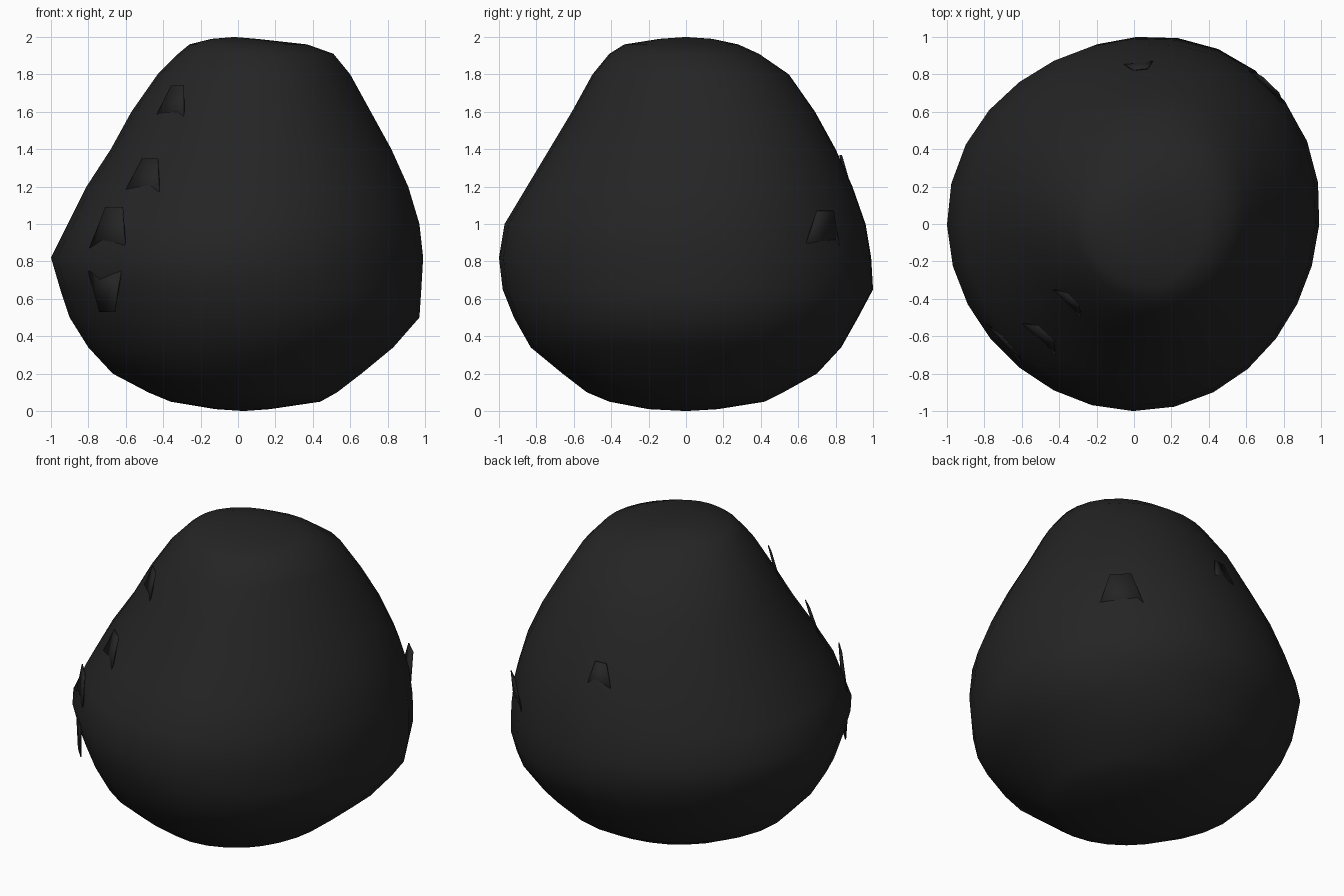
import bpy, bmesh
from math import sin, cos, pi, radians

cube = bpy.data.objects.get("Cube")
if cube:
    bpy.data.objects.remove(cube, do_unlink=True)

black = bpy.data.materials.new("charcoal black")
black.use_nodes = True
colour = (0.018, 0.018, 0.018, 1)
black.diffuse_color = colour
bsdf = black.node_tree.nodes["Principled BSDF"]
bsdf.inputs["Base Color"].default_value = colour
bsdf.inputs["Roughness"].default_value = 0.9

# Uneven pear outline: height, left-right extent, front-back extent
PROFILE = [
    (0.01, -.12, .17, -.20, .17), (0.05, -.36, .44, -.41, .42),
    (0.10, -.48, .53, -.53, .52), (0.20, -.67, .66, -.66, .70),
    (0.34, -.80, .83, -.83, .83), (0.50, -.90, .97, -.92, .92),
    (0.65, -.95, .98, -.98, 1.0), (0.82, -1.0, .99, -1.0, .99),
    (1.00, -.91, .97, -.97, .96), (1.20, -.81, .91, -.85, .89),
    (1.40, -.68, .82, -.73, .80), (1.60, -.57, .71, -.61, .69),
    (1.80, -.43, .60, -.50, .55), (1.91, -.32, .51, -.41, .39),
    (1.96, -.26, .37, -.33, .28), (1.99, -.14, .10, -.14, .14),
]
SIDES = 28


def surface(angle, z, lift=0.0):
    """Point on the outer skin at an angle and height, pushed out by lift."""
    z = min(max(z, PROFILE[0][0]), PROFILE[-1][0])
    for a, b in zip(PROFILE, PROFILE[1:]):
        if z <= b[0]:
            break
    t = (z - a[0]) / (b[0] - a[0])
    x0, x1, y0, y1 = [p + (q - p) * t for p, q in zip(a[1:], b[1:])]
    c, s = cos(angle), sin(angle)
    skew = 1 + sin(2 * angle) * (0.015 + 0.025 * (c + s))
    x = (x0 + x1) / 2 + ((x1 - x0) / 2 * skew + lift) * c
    y = (y0 + y1) / 2 + ((y1 - y0) / 2 * skew + lift) * s
    return x, y, z


def finish(bm, name):
    mesh = bpy.data.meshes.new(name)
    bm.to_mesh(mesh)
    bm.free()
    mesh.materials.append(black)
    obj = bpy.data.objects.new(name, mesh)
    bpy.context.collection.objects.link(obj)
    bpy.ops.object.select_all(action='DESELECT')
    obj.select_set(True)
    bpy.context.view_layer.objects.active = obj
    bpy.ops.object.shade_smooth_by_angle(angle=radians(50))
    return obj


# Body: stacked rings closed by a low point at each end
bm = bmesh.new()
rings = [[bm.verts.new(surface(2 * pi * i / SIDES, row[0])) for i in range(SIDES)]
         for row in PROFILE]
for low, high in zip(rings, rings[1:]):
    for i in range(SIDES):
        j = (i + 1) % SIDES
        bm.faces.new((low[i], low[j], high[j], high[i]))
for ring, tip in ((rings[0], (0.03, 0, 0)), (rings[-1], (-0.02, 0, 2))):
    point = bm.verts.new(tip)
    for i in range(SIDES):
        bm.faces.new((ring[i], ring[(i + 1) % SIDES], point))
bmesh.ops.recalc_face_normals(bm, faces=bm.faces)
finish(bm, "body")


# Loose flaps of skin: hinged on the surface, free edge lifted
def flap(name, degrees, hinge_z, edge_z, width, lift):
    a, w = radians(degrees), radians(width)
    bm = bmesh.new()
    corners = [surface(a - w, hinge_z, -.01), surface(a + w, hinge_z, -.01),
               surface(a + w * .5, edge_z, lift), surface(a - w * .4, edge_z, lift)]
    bm.faces.new([bm.verts.new(p) for p in corners])
    bmesh.ops.triangulate(bm, faces=bm.faces)
    obj = finish(bm, name)
    solid = obj.modifiers.new("thickness", 'SOLIDIFY')
    solid.thickness = 0.006


flap("front_right_seam_flap", 222, 0.85, 1.09, 9, 0.07)
flap("front_right_low_flap", 221, 0.75, 0.53, 8, 0.05)
flap("front_right_upper_flap", 228, 1.15, 1.35, 9, 0.05)
flap("front_right_top_flap", 226, 1.55, 1.74, 10, 0.05)
flap("back_left_seam_flap", 46, 0.85, 1.07, 8, 0.05)
flap("back_flap", 92, 1.20, 1.37, 6, 0.02)
